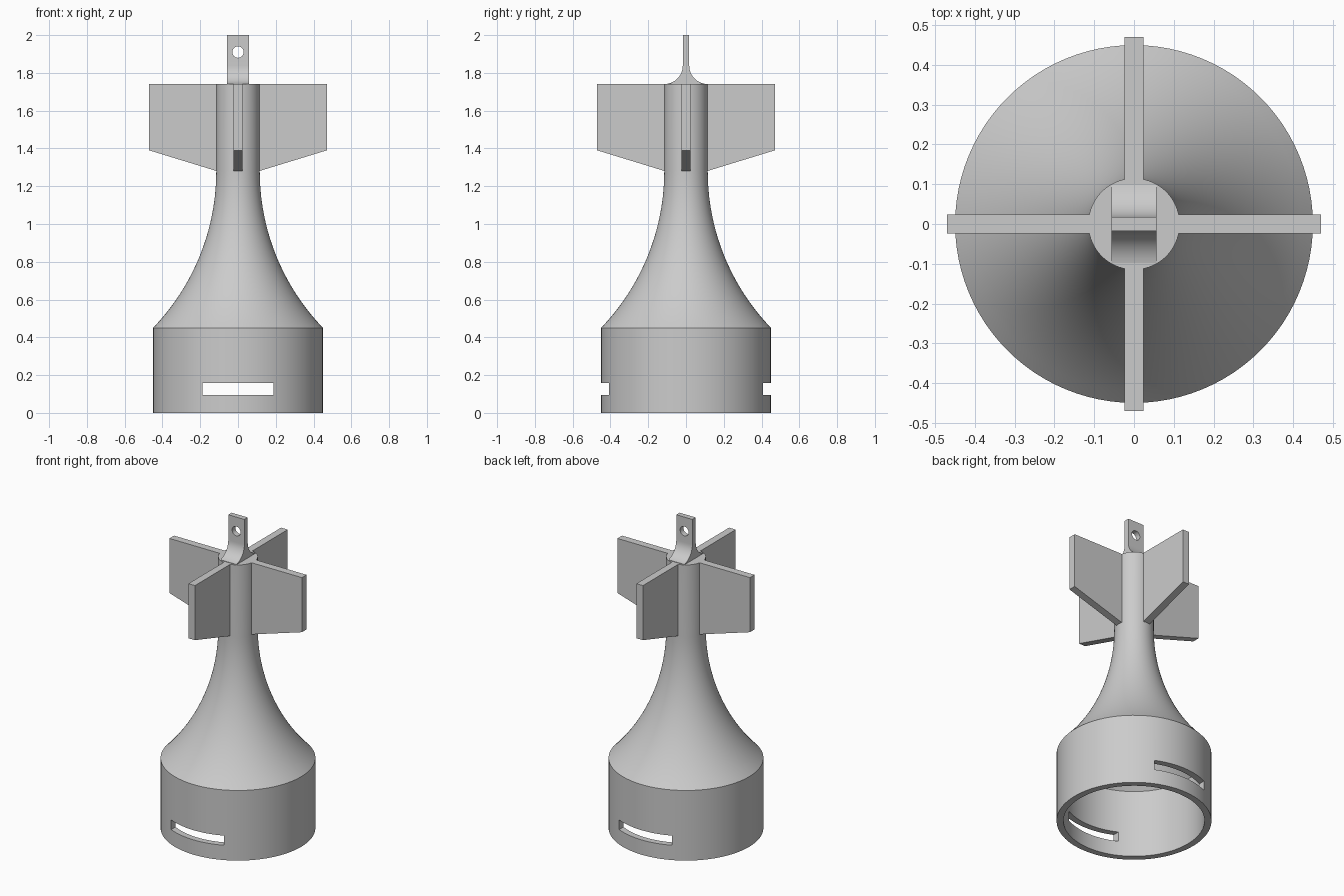
import bpy, bmesh, math
from mathutils import Matrix

if "Cube" in bpy.data.objects:
    bpy.data.objects.remove(bpy.data.objects["Cube"])

grey = bpy.data.materials.new("light_grey")
grey.diffuse_color = (0.6, 0.6, 0.6, 1)
grey.use_nodes = True
grey.node_tree.nodes["Principled BSDF"].inputs["Base Color"].default_value = grey.diffuse_color

SEG = 96
NECK_R, BASE_R, WALL = 0.115, 0.45, 0.04
TOP_Z, ARC_Z, RIM_Z = 1.74, 1.28, 0.45
ARC_R = ((ARC_Z - RIM_Z) ** 2 + (BASE_R - NECK_R) ** 2) / (2 * (BASE_R - NECK_R))


def finish(name, bm):
    bmesh.ops.recalc_face_normals(bm, faces=bm.faces)
    mesh = bpy.data.meshes.new(name)
    bm.to_mesh(mesh)
    bm.free()
    mesh.materials.append(grey)
    obj = bpy.data.objects.new(name, mesh)
    bpy.context.collection.objects.link(obj)
    return obj


def activate(obj):
    bpy.ops.object.select_all(action='DESELECT')
    obj.select_set(True)
    bpy.context.view_layer.objects.active = obj


def smooth(obj):
    activate(obj)
    bpy.ops.object.shade_smooth_by_angle(angle=math.radians(25))


def cut(obj, cutter):
    mod = obj.modifiers.new("cut", 'BOOLEAN')
    mod.operation, mod.solver, mod.object = 'DIFFERENCE', 'EXACT', cutter
    activate(obj)
    bpy.ops.object.modifier_apply(modifier=mod.name)
    bpy.data.objects.remove(cutter)


def lathe(name, profile):
    """Revolve (r, z) points around z; r = 0 at both ends closes the solid."""
    bm = bmesh.new()
    rings = []
    for r, z in profile:
        n = 1 if r == 0 else SEG
        rings.append([bm.verts.new((r * math.cos(2 * math.pi * i / SEG),
                                    r * math.sin(2 * math.pi * i / SEG), z))
                      for i in range(n)])
    for a, b in zip(rings, rings[1:]):
        for i in range(SEG):
            j = (i + 1) % SEG
            quad = [a[i % len(a)], a[j % len(a)], b[j % len(b)], b[i % len(b)]]
            bm.faces.new(list(dict.fromkeys(quad)))
    return finish(name, bm)


def prism(name, outline, axis, half):
    """Extrude a 2D outline: axis 'y' takes (x, z), axis 'x' takes (y, z)."""
    bm = bmesh.new()

    def ring(d):
        return [bm.verts.new((u, d, z) if axis == 'y' else (d, u, z)) for u, z in outline]
    a, b = ring(-half), ring(half)
    bm.faces.new(a)
    bm.faces.new(b[::-1])
    for i in range(len(a)):
        j = (i + 1) % len(a)
        bm.faces.new((a[i], a[j], b[j], b[i]))
    return finish(name, bm)


def flare(offset, r_end, steps=20):
    """Concave arc from the neck down to radius r_end, offset inwards."""
    rad = ARC_R + offset
    cx = NECK_R + ARC_R
    end = math.acos((cx - r_end) / rad)
    return [(cx - rad * math.cos(end * i / steps), ARC_Z - rad * math.sin(end * i / steps))
            for i in range(steps + 1)]


# Hollow flared body: outer wall down from the cap, then back up the inside
outer = [(0, TOP_Z), (NECK_R, TOP_Z)] + flare(0, BASE_R) + [(BASE_R, 0)]
inner = [(BASE_R - WALL, 0)] + flare(WALL, BASE_R - WALL)[::-1] + [(0, ARC_Z)]
body = lathe("flared_body", outer + inner)

# Locking slots through the front and back of the skirt
cut(body, prism("slot_cutter", [(-0.188, 0.095), (0.188, 0.095),
                                (0.188, 0.157), (-0.188, 0.157)], 'y', 0.6))
smooth(body)

# Four tail fins
for k in range(4):
    fin = prism(f"tail_fin_{k + 1}", [(0.112, 1.28), (0.47, 1.39),
                                      (0.47, TOP_Z), (0.112, TOP_Z)], 'y', 0.0235)
    fin.data.transform(Matrix.Rotation(k * math.pi / 2, 4, 'Z'))

# Hanging lug with filleted foot
half_side = [(0.017, 2.0)]
for i in range(13):
    t = math.radians(80) * i / 12
    half_side.append((0.115 - 0.098 * math.cos(t), 1.839 - 0.098 * math.sin(t)))
half_side.append((half_side[-1][0], 1.735))
lug = prism("hanging_lug", half_side + [(-y, z) for y, z in reversed(half_side)], 'x', 0.057)
hole = [(0.03 * math.cos(2 * math.pi * i / 32), 1.91 + 0.03 * math.sin(2 * math.pi * i / 32))
        for i in range(32)]
cut(lug, prism("hole_cutter", hole, 'y', 0.2))
smooth(lug)
